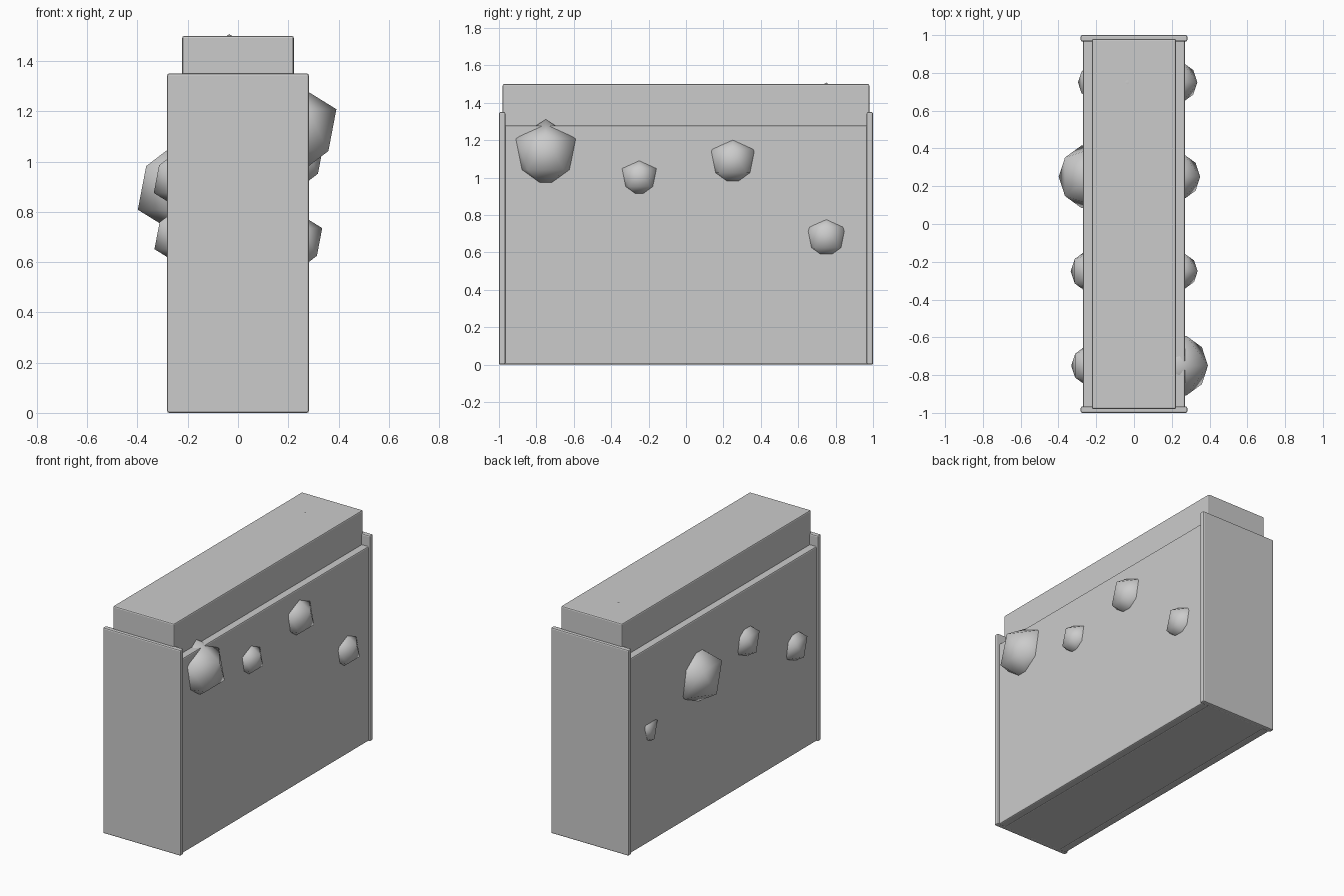
import bpy, bmesh
from mathutils import Vector

if "Cube" in bpy.data.objects:
    bpy.data.objects.remove(bpy.data.objects["Cube"])


def add_object(name, bm):
    mesh = bpy.data.meshes.new(name)
    bm.to_mesh(mesh)
    bm.free()
    obj = bpy.data.objects.new(name, mesh)
    bpy.context.collection.objects.link(obj)
    return obj


def box(name, lo, hi, bevel=0.008):
    lo, hi = Vector(lo), Vector(hi)
    bm = bmesh.new()
    bmesh.ops.create_cube(bm, size=1)
    bmesh.ops.scale(bm, vec=hi - lo, verts=bm.verts)
    bmesh.ops.translate(bm, vec=(lo + hi) / 2, verts=bm.verts)
    obj = add_object(name, bm)
    mod = obj.modifiers.new("soft_edges", 'BEVEL')
    mod.width = bevel
    mod.segments = 2
    return obj


def leaf_clump(name, x, y, z, r, side):
    # icosahedron with a pole on z and a ring corner on the x axis
    bm = bmesh.new()
    bmesh.ops.create_icosphere(bm, subdivisions=1, radius=r)
    # turn so the upper ring has a corner on +x and the lower ring one on -x
    top = max(bm.verts, key=lambda v: (v.co.z > r * 0.3 and v.co.z < r * 0.7, v.co.x)).co
    bmesh.ops.rotate(bm, cent=(0, 0, 0), verts=bm.verts,
                     matrix=Vector((top.x, top.y, 0)).rotation_difference(Vector((1, 0, 0))).to_matrix())
    for f in bm.faces:
        f.smooth = True
    obj = add_object(name, bm)
    obj.location = (x, y, z)
    return obj


# Main block standing up out of the casing
box("core_block", (-0.222, -0.98, 0.0), (0.222, 0.98, 1.5))

# Side boards
for s, label in ((-1, "left"), (1, "right")):
    a, b = sorted((s * 0.215, s * 0.27))
    box(f"{label}_board", (a, -0.975, 0.0), (b, 0.975, 1.278))

# End boards
for s, label in ((-1, "front"), (1, "back")):
    a, b = sorted((s * 0.966, s * 1.0))
    box(f"{label}_board", (-0.282, a, 0.0), (0.282, b, 1.35))

# Faceted clumps poking through the sides and top: x, y, z, radius
clumps = [
    (0.225, -0.75, 1.125, 0.186),
    (0.240, -0.25, 1.000, 0.108),
    (0.225, 0.25, 1.088, 0.140),
    (0.225, 0.75, 0.680, 0.123),
    (-0.225, -0.75, 0.705, 0.120),
    (-0.225, -0.25, 0.930, 0.123),
    (-0.225, 0.25, 0.895, 0.194),
    (-0.200, 0.75, 0.725, 0.108),
    (-0.035, 0.75, 1.395, 0.112),
]
for i, (x, y, z, r) in enumerate(clumps):
    leaf_clump(f"clump_{i + 1}", x, y, z, r, 1)
